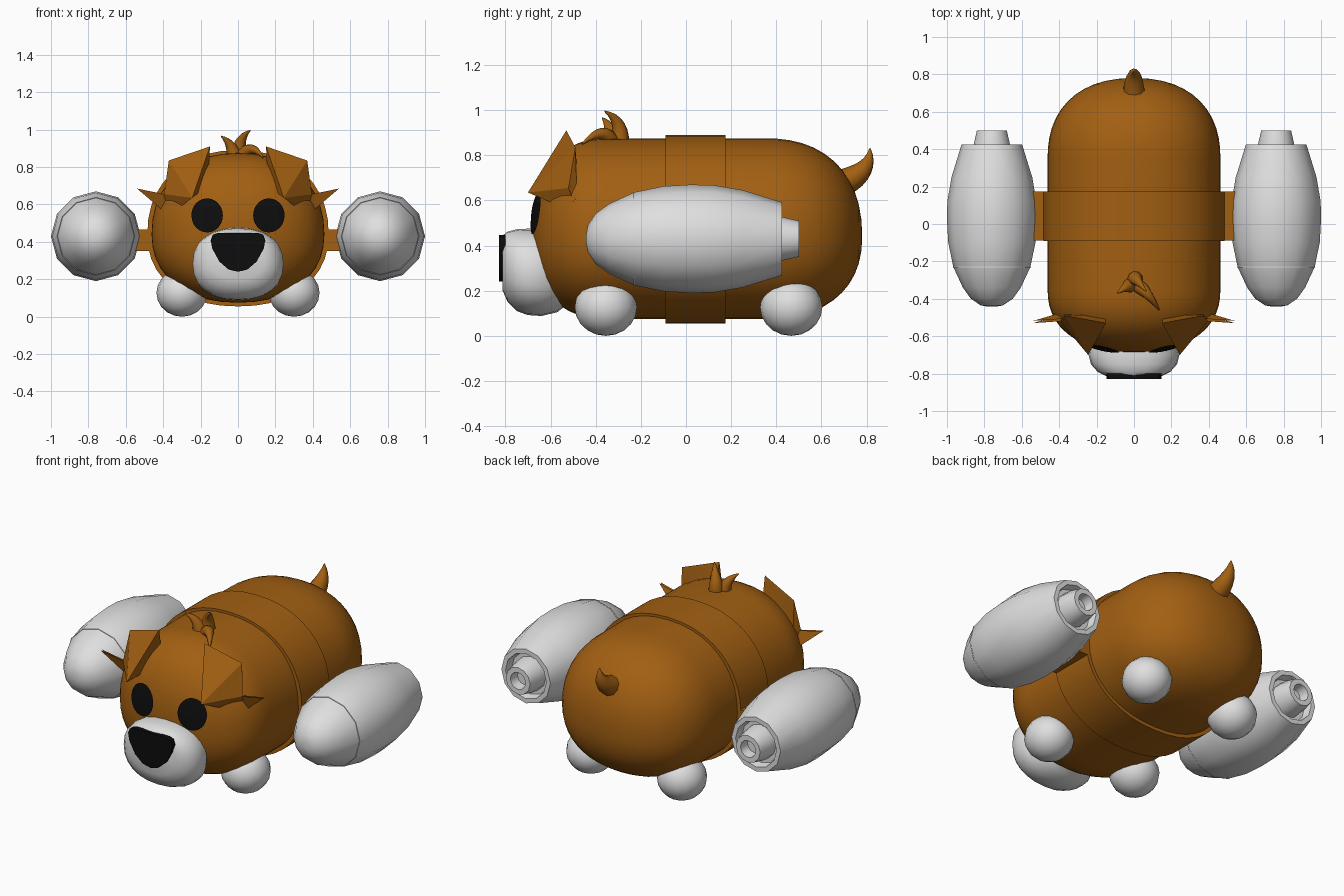
import bpy, bmesh, math
from mathutils import Vector
from mathutils.bvhtree import BVHTree

cube = bpy.data.objects.get("Cube")
if cube:
    bpy.data.objects.remove(cube, do_unlink=True)


def material(name, rgb):
    m = bpy.data.materials.new(name)
    m.use_nodes = True
    m.diffuse_color = (*rgb, 1)
    m.node_tree.nodes["Principled BSDF"].inputs["Base Color"].default_value = (*rgb, 1)
    return m


BROWN = material("brown fur", (0.36, 0.115, 0.006))
WHITE = material("off white", (0.74, 0.74, 0.74))
BLACK = material("black", (0.004, 0.004, 0.004))


def finish(name, bm, mat, angle=40, recalc=True):
    """Turn a bmesh into an object, smooth except at sharp edges."""
    if recalc:
        bmesh.ops.recalc_face_normals(bm, faces=bm.faces)
    for f in bm.faces:
        f.smooth = True
    for e in bm.edges:
        if len(e.link_faces) == 2:
            e.smooth = e.calc_face_angle() < math.radians(angle)
    mesh = bpy.data.meshes.new(name)
    bm.to_mesh(mesh)
    bm.free()
    mesh.materials.append(mat)
    ob = bpy.data.objects.new(name, mesh)
    bpy.context.collection.objects.link(ob)
    return ob


def skin(name, rings, mat, angle=40):
    """Join a row of equal rings into a closed tube."""
    bm = bmesh.new()
    rows = [[bm.verts.new(p) for p in ring] for ring in rings]
    n = len(rows[0])
    for a, b in zip(rows, rows[1:]):
        for i in range(n):
            j = (i + 1) % n
            bm.faces.new((a[i], a[j], b[j], b[i]))
    bm.faces.new(rows[0])
    bm.faces.new(rows[-1])
    return finish(name, bm, mat, angle)


def section(y, rx, cz, up, down, cx=0, power=2, n=40):
    """Rounded cross-section facing along y."""
    ring = []
    for i in range(n):
        a = math.tau * i / n
        c, s = math.cos(a), math.sin(a)
        x = math.copysign(abs(c) ** (2 / power), c)
        z = math.copysign(abs(s) ** (2 / power), s)
        ring.append(Vector((cx + rx * x, y, cz + z * (up if z > 0 else down))))
    return ring


def horn(name, a, b, c, radius, mat):
    """Tapered curl along a quadratic curve."""
    a, b, c = Vector(a), Vector(b), Vector(c)
    rings = []
    for k in range(9):
        t = k / 8
        p = a.lerp(b, t).lerp(b.lerp(c, t), t)
        d = (b - a).lerp(c - b, t).normalized()
        u = d.cross(Vector((1, 0.2, 0))).normalized()
        v = d.cross(u)
        r = radius * (1 - t ** 1.5) + 0.003
        rings.append([p + r * (u * math.cos(i * math.tau / 10) + v * math.sin(i * math.tau / 10))
                      for i in range(10)])
    skin(name, rings, mat, 60)


# Body: barrel with rounded ends
def body_ring(y, s):
    return section(y, 0.462 * s, 0.44, 0.435 * s, 0.365 * s, power=2.2)


def dome(t):
    return (1 - t ** 2.3) ** (1 / 2.3)


steps = [math.sin(math.pi / 2 * k / 12) for k in range(12)] + [0.9995]
rings = [body_ring(-0.35 - 0.335 * t, dome(t)) for t in reversed(steps)]
rings += [body_ring(0.35 + 0.43 * t, dome(t)) for t in steps]
body = skin("body", rings, BROWN)

# Harness band and the arms that carry the boosters
skin("harness_band", [section(y, 0.485, 0.44, 0.45, 0.385, power=2.2) for y in (-0.09, 0.175)], BROWN)
for side, tag in ((1, "left"), (-1, "right")):
    bm = bmesh.new()
    bmesh.ops.create_cube(bm, size=1)
    for v in bm.verts:
        v.co = Vector((side * 0.51 + v.co.x * 0.2, 0.043 + v.co.y * 0.264, 0.408 + v.co.z * 0.115))
    finish(tag + "_arm", bm, BROWN)

# Boosters: twelve-sided turned shells with a hollow nozzle
shell = [(-0.442, 0.02), (-0.435, 0.06), (-0.40, 0.112), (-0.34, 0.155), (-0.23, 0.206),
         (-0.10, 0.233), (0.02, 0.24), (0.12, 0.238), (0.25, 0.216), (0.425, 0.162),
         (0.425, 0.135), (0.38, 0.125), (0.38, 0.10), (0.43, 0.096), (0.50, 0.08),
         (0.50, 0.05), (0.44, 0.045)]
for side, tag in ((1, "left"), (-1, "right")):
    skin(tag + "_booster",
         [section(y, r, 0.43, r, r, cx=side * 0.76, n=12) for y, r in shell], WHITE)
    # seam between nose cone and shell
    skin(tag + "_booster_seam",
         [section(y, 0.208, 0.43, 0.208, 0.208, cx=side * 0.76, n=12) for y in (-0.232, -0.226)], WHITE)

# Feet
for side, tag in ((1, "left"), (-1, "right")):
    for y, end in ((-0.355, "front"), (0.466, "back")):
        bm = bmesh.new()
        bmesh.ops.create_uvsphere(bm, u_segments=16, v_segments=10, radius=1)
        for v in bm.verts:
            v.co = Vector((side * 0.30 + v.co.x * 0.136, y + v.co.y * 0.138, 0.127 + v.co.z * 0.127))
        finish(end + "_" + tag + "_foot", bm, WHITE)

# Muzzle: depth, half width, bottom and top of each section
muzzle = [(-0.812, 0.15, 0.20, 0.445), (-0.79, 0.195, 0.15, 0.462), (-0.75, 0.23, 0.11, 0.472),
          (-0.70, 0.243, 0.092, 0.475), (-0.64, 0.24, 0.088, 0.472), (-0.57, 0.20, 0.105, 0.46),
          (-0.50, 0.14, 0.16, 0.42)]
skin("muzzle", [section(y, w, (lo + hi) / 2, (hi - lo) / 2, (hi - lo) / 2, power=2.3, n=24)
                for y, w, lo, hi in muzzle], WHITE, 50)

# Nose: rounded triangle
half = [(0.05, 0.252), (0.10, 0.295), (0.138, 0.365), (0.146, 0.41), (0.135, 0.438), (0.11, 0.447)]
outline = [(0, 0.24)] + half + [(-x, z) for x, z in reversed(half)]
skin("nose", [[Vector((x, y, z)) for x, z in outline] for y in (-0.828, -0.80)], BLACK)

# Eyes: thin discs laid on the face
tree = BVHTree.FromPolygons([v.co for v in body.data.vertices],
                            [p.vertices[:] for p in body.data.polygons])
for side, tag in ((1, "left"), (-1, "right")):
    bm = bmesh.new()

    def on_face(dx, dz):
        hit, normal, _, _ = tree.ray_cast(Vector((side * 0.163 + dx, -2, 0.54 + dz)), Vector((0, 1, 0)))
        return bm.verts.new(hit + normal * 0.009)

    rows = [[on_face(0.083 * k / 4 * math.cos(i * math.tau / 24), 0.09 * k / 4 * math.sin(i * math.tau / 24))
             for i in range(24)] for k in range(1, 5)]
    bm.faces.new(rows[0])
    for a, b in zip(rows, rows[1:]):
        for i in range(24):
            j = (i + 1) % 24
            bm.faces.new((a[i], b[i], b[j], a[j]))
    bm.normal_update()
    bmesh.ops.reverse_faces(bm, faces=[f for f in bm.faces if f.normal.y > 0])
    finish(tag + "_eye", bm, BLACK, recalc=False)

# Ears: folded, faceted flaps
corners = {"top": (0.15, -0.53, 0.91), "fold": (0.37, -0.49, 0.835), "notch": (0.395, -0.52, 0.655),
           "tip": (0.54, -0.53, 0.685), "low": (0.37, -0.48, 0.54), "front": (0.245, -0.70, 0.635),
           "root": (0.16, -0.48, 0.70)}
flaps = ["front top fold", "front fold notch", "front notch low", "notch tip low", "front low root",
         "front root top", "top root fold", "root low fold", "fold low notch", "notch low tip"]
for side, tag in ((1, "left"), (-1, "right")):
    bm = bmesh.new()
    for flap in flaps:
        # the spike gets separate front and back skins
        lift = 0.012 if flap == "notch low tip" else 0
        bm.faces.new([bm.verts.new((side * corners[c][0], corners[c][1] + lift, corners[c][2]))
                      for c in flap.split()])
    bmesh.ops.remove_doubles(bm, verts=bm.verts, dist=0.0005)
    finish(tag + "_ear", bm, BROWN, 15)

# Hair tuft and tail
horn("hair_tall", (0.01, -0.30, 0.83), (-0.01, -0.27, 0.95), (0.065, -0.36, 0.995), 0.042, BROWN)
horn("hair_short", (-0.02, -0.33, 0.83), (-0.02, -0.32, 0.92), (-0.09, -0.37, 0.965), 0.04, BROWN)
horn("hair_side", (0.02, -0.33, 0.85), (0.07, -0.36, 0.94), (0.135, -0.46, 0.85), 0.036, BROWN)
horn("tail", (0, 0.70, 0.68), (0, 0.82, 0.73), (0, 0.815, 0.83), 0.056, BROWN)
